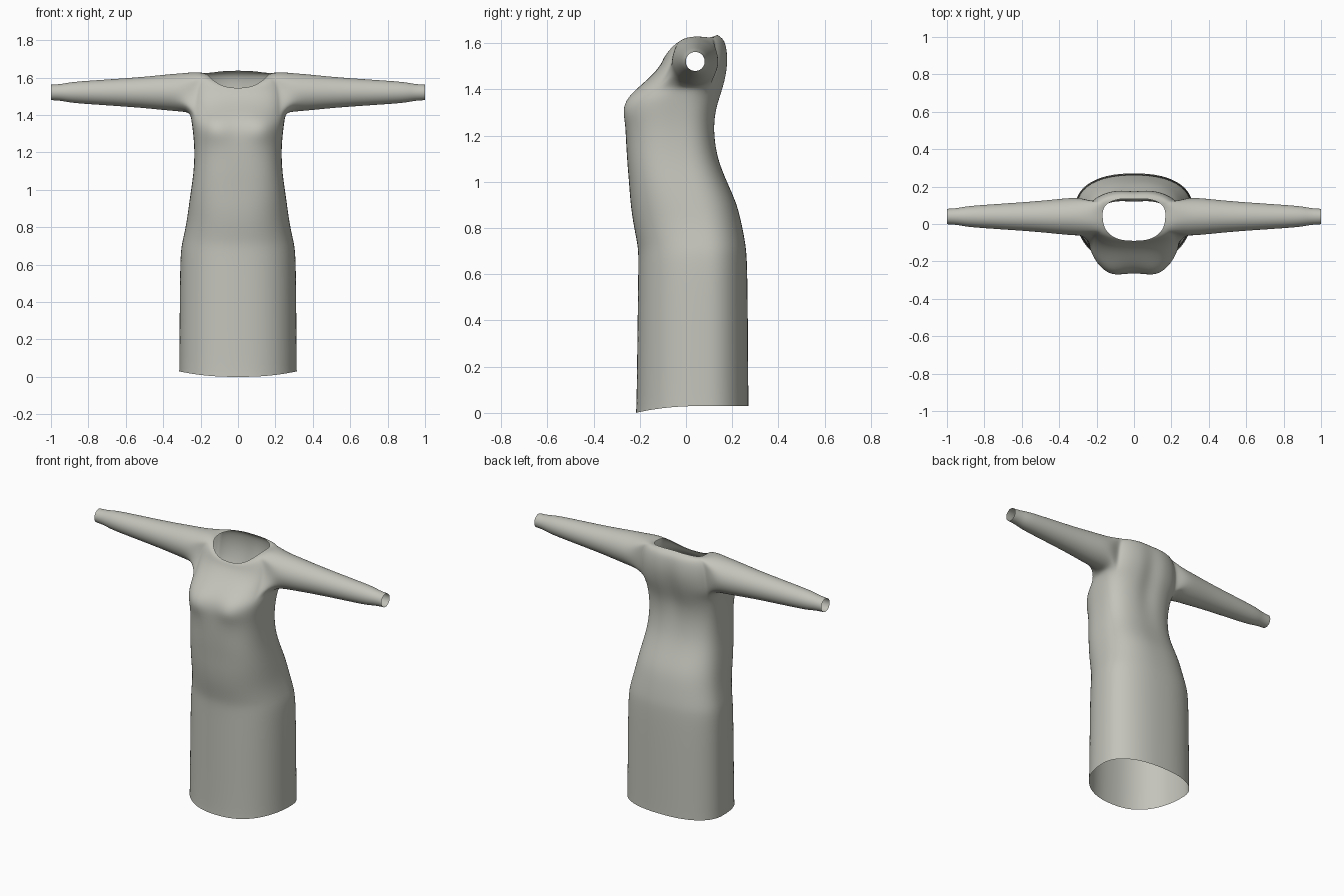
import bpy, bmesh, math

if "Cube" in bpy.data.objects:
    bpy.data.objects.remove(bpy.data.objects["Cube"])

N = 48          # columns around the body
ARM = 4         # armhole half width in columns

# level body rings: height, half width, front y, back y
BODY = [
    (.03, .315, -.217, .271), (.07, .314, -.214, .270), (.56, .311, -.208, .267),
    (.68, .306, -.206, .263), (.73, .296, -.210, .258), (.82, .276, -.229, .241),
    (.91, .264, -.241, .219), (1.0, .251, -.247, .177), (1.09, .238, -.255, .141),
    (1.18, .233, -.260, .126), (1.25, .235, -.262, .125), (1.31, .241, -.262, .133),
    (1.365, .248, -.245, .150)]

# shoulder rings: half width, front y, back y, z at front, side, back
SHOULDER = [
    (.256, -.205, .168, 1.41, 1.412, 1.42), (.256, -.153, .181, 1.455, 1.47, 1.48),
    (.252, -.118, .184, 1.495, 1.53, 1.535), (.240, -.103, .178, 1.52, 1.59, 1.585),
    (.212, -.097, .166, 1.535, 1.632, 1.618), (.168, -.090, .138, 1.545, 1.62, 1.637)]

# sleeve stations: x, radius
SLEEVE = [(.29, .104), (.38, .097), (.5, .084), (.65, .073),
          (.8, .063), (.9, .055), (.94, .045), (1, .0415)]


def bump(v, centre, width):
    return math.exp(-((v - centre) / width) ** 2)


def spow(v, p):
    return math.copysign(abs(v) ** p, v)


def body_ring(z, w, yf, yb):
    # the skirt is rounder and widest further back than the waist
    k = min(1, max(0, (1.12 - z) / .42))
    k = k * k * (3 - 2 * k)
    dip = .03 * max(0, 1 - (z - .03) / .2)
    return w, yf, yb, z - dip, z, z, -.03 + .11 * k, .73 + .13 * k


def ring_point(ring, col):
    w, yf, yb, zf, zs, zb, ym, p = ring
    t = 2 * math.pi * col / N
    c, s = math.cos(t), math.sin(t)
    x = w * spow(c, p)
    y = ym + ((yb - ym) if s > 0 else (ym - yf)) * spow(s, p)
    z = zs + ((zb if s > 0 else zf) - zs) * s * s
    if s < 0:   # bust
        y -= .026 * bump(abs(x), .125, .08) * bump(z, 1.325, .065) * min(1, -2 * s)
    else:       # spine hollow
        y -= .015 * bump(x, 0, .05) * bump(z, 1.40, .2) * s
    return x, y, z


# fabric colour
fabric = bpy.data.materials.new("grey_fabric")
fabric.diffuse_color = (.55, .55, .50, 1)
fabric.use_nodes = True
fabric.node_tree.nodes["Principled BSDF"].inputs["Base Color"].default_value = fabric.diffuse_color

rings = [body_ring(*b) for b in BODY]
rings += [s + (.02 + .006 * i, .79) for i, s in enumerate(SHOULDER)]
LOW, TOP = len(BODY), len(rings) - 2    # armhole rows

bm = bmesh.new()
grid = [[bm.verts.new(ring_point(r, c)) for c in range(N)] for r in rings]

# body panels, leaving two armholes
for r in range(len(rings) - 1):
    for c in range(N):
        off = min((c - k) % N for k in (-ARM, N // 2 - ARM))
        if LOW <= r < TOP and off < 2 * ARM:
            continue
        d = (c + 1) % N
        bm.faces.new((grid[r][c], grid[r][d], grid[r + 1][d], grid[r + 1][c]))

# sleeves grown from the armhole edges
for side, mid in ((1, 0), (-1, N // 2)):
    cols = [(mid + side * k) % N for k in range(-ARM, ARM + 1)]
    loop = [grid[LOW][c] for c in cols]
    loop += [grid[r][cols[-1]] for r in range(LOW + 1, TOP)]
    loop += [grid[TOP][c] for c in reversed(cols)]
    loop += [grid[r][cols[0]] for r in range(TOP - 1, LOW, -1)]
    n = len(loop)
    for x, rad in SLEEVE:
        new = []
        for i in range(n):
            a = 2 * math.pi * (i - ARM) / n - math.pi / 2
            new.append(bm.verts.new((side * x, .04 + rad * math.cos(a), 1.521 + rad * math.sin(a))))
        for i in range(n):
            j = (i + 1) % n
            bm.faces.new((loop[i], loop[j], new[j], new[i]))
        loop = new

bmesh.ops.recalc_face_normals(bm, faces=bm.faces)
for f in bm.faces:
    f.smooth = True
mesh = bpy.data.meshes.new("dress")
bm.to_mesh(mesh)
bm.free()
mesh.materials.append(fabric)
dress = bpy.data.objects.new("dress", mesh)
bpy.context.collection.objects.link(dress)
sub = dress.modifiers.new("smooth", 'SUBSURF')
sub.levels = sub.render_levels = 2
